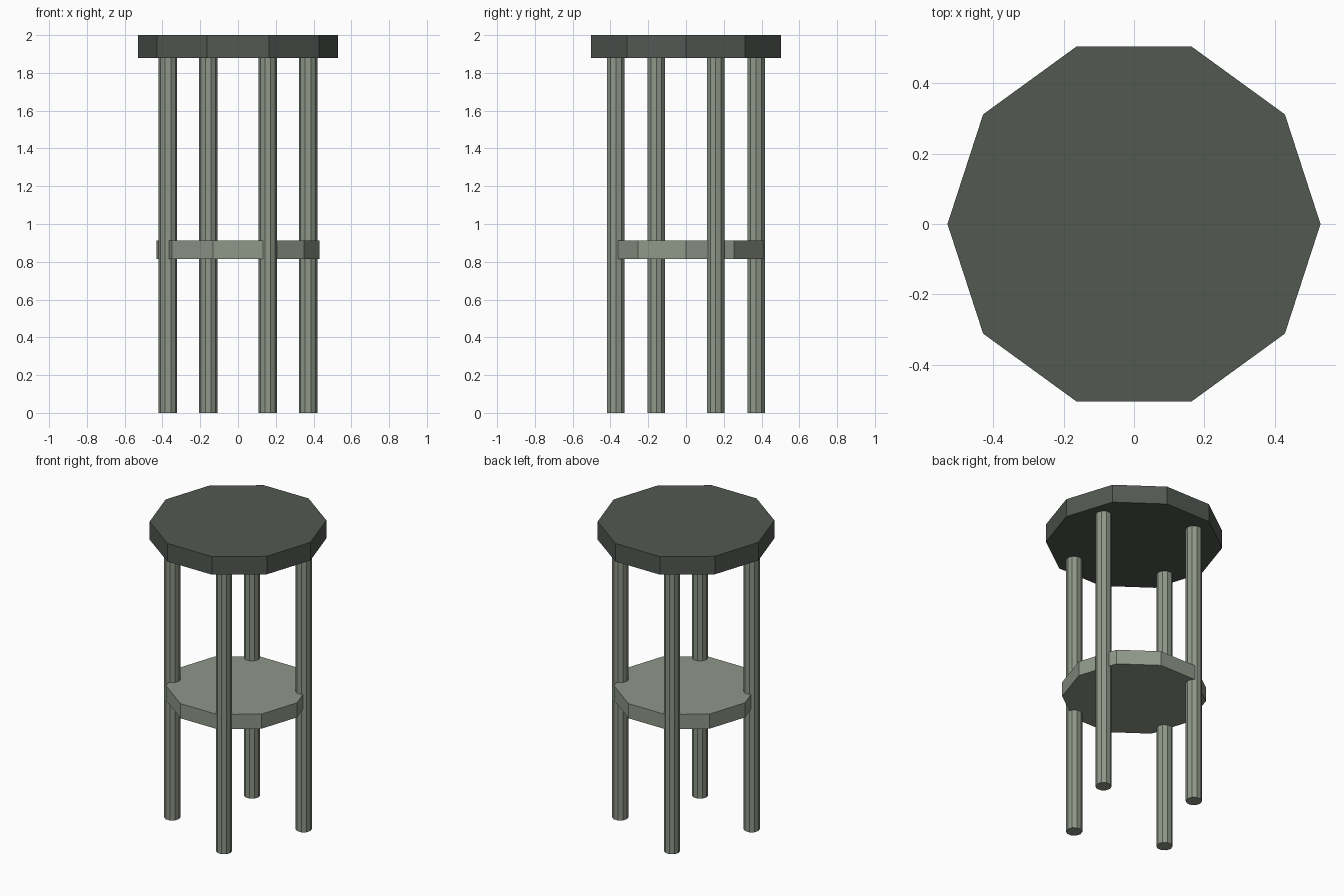
import bpy
import math

if "Cube" in bpy.data.objects:
    bpy.data.objects.remove(bpy.data.objects["Cube"])


def material(name, rgb):
    m = bpy.data.materials.new(name)
    m.diffuse_color = (*rgb, 1.0)
    m.use_nodes = True
    m.node_tree.nodes["Principled BSDF"].inputs["Base Color"].default_value = m.diffuse_color
    return m


dark = material("dark grey green", (0.085, 0.098, 0.085))
light = material("light grey green", (0.275, 0.31, 0.25))


def prism(name, radius, z0, z1, mat, x=0.0, y=0.0, sides=10):
    """Upright flat-shaded prism with a corner pointing along +x."""
    bpy.ops.mesh.primitive_cylinder_add(
        vertices=sides, radius=radius, depth=z1 - z0, location=(x, y, (z0 + z1) / 2))
    ob = bpy.context.object
    ob.name = name
    # Blender's first corner points along +y, so turn the mesh to put it on +x
    ob.rotation_euler.z = math.pi / 2
    ob.data.materials.append(mat)
    return ob


# Ten-sided seat and lower shelf
prism("seat", 0.53, 1.88, 2.0, dark)
prism("shelf", 0.432, 0.815, 0.912, light)

# Four legs, spaced a quarter turn apart and slightly turned from the axes
leg_ring = 0.403
for i, side in enumerate(("right", "back", "left", "front")):
    a = math.radians(23 + 90 * i)
    prism(side + "_leg", 0.049, 0.0, 1.89, light,
          leg_ring * math.cos(a), leg_ring * math.sin(a))
